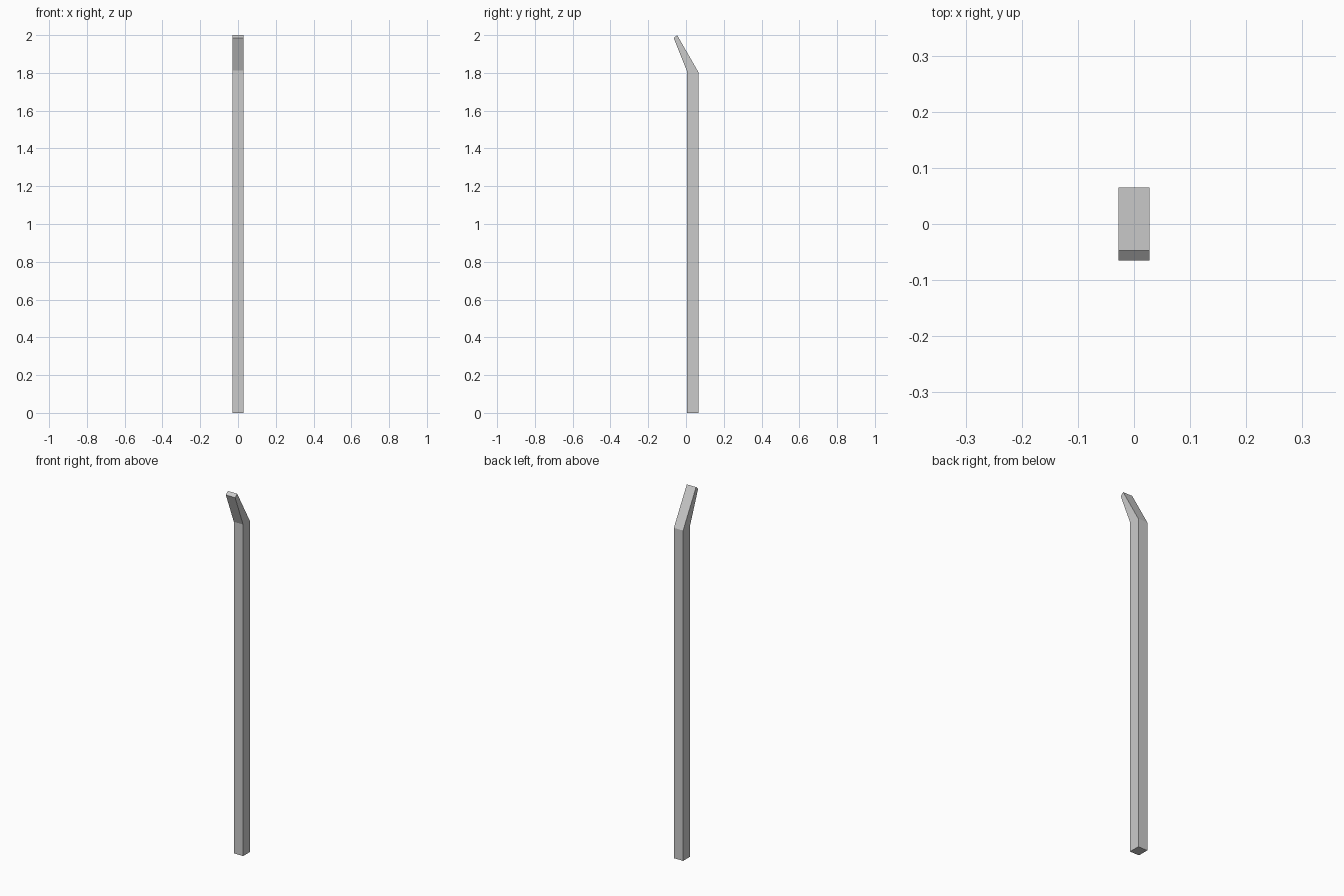
import bpy, bmesh

if "Cube" in bpy.data.objects:
    bpy.data.objects.remove(bpy.data.objects["Cube"])

# Side profile (y, z) of the post with its tapered, forward-leaning tip
PROFILE = [(0.004, 0.0), (0.065, 0.0), (0.065, 1.805),
           (-0.047, 2.0), (-0.065, 1.985), (0.004, 1.812)]
HALF_WIDTH = 0.028


def extrude_profile(name, profile, half_width):
    bm = bmesh.new()
    face = bm.faces.new([bm.verts.new((-half_width, y, z)) for y, z in profile])
    result = bmesh.ops.extrude_face_region(bm, geom=[face])
    moved = [v for v in result["geom"] if isinstance(v, bmesh.types.BMVert)]
    bmesh.ops.translate(bm, verts=moved, vec=(2 * half_width, 0, 0))
    bmesh.ops.recalc_face_normals(bm, faces=bm.faces)
    mesh = bpy.data.meshes.new(name)
    bm.to_mesh(mesh)
    bm.free()
    obj = bpy.data.objects.new(name, mesh)
    bpy.context.collection.objects.link(obj)
    return obj


# Bent fence post
extrude_profile("fence_post", PROFILE, HALF_WIDTH)
